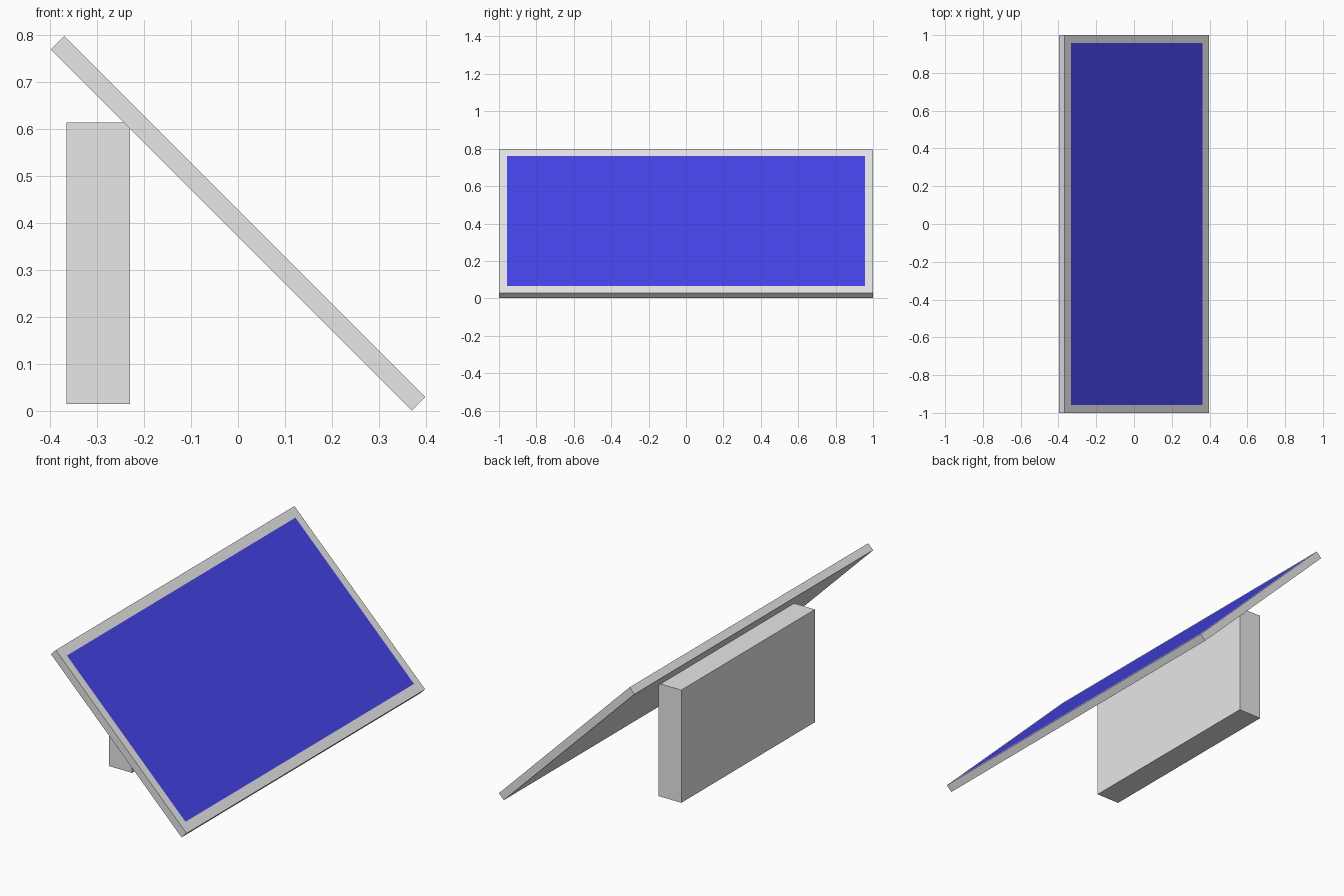
import bpy
import bmesh
from math import radians

cube = bpy.data.objects.get("Cube")
if cube:
    bpy.data.objects.remove(cube, do_unlink=True)


def material(name, colour):
    mat = bpy.data.materials.new(name)
    mat.use_nodes = True
    mat.diffuse_color = colour
    mat.node_tree.nodes["Principled BSDF"].inputs["Base Color"].default_value = colour
    return mat


def box(name, size, location, materials, edit=None):
    """Box of full size; edit(bm) may refine the mesh."""
    bm = bmesh.new()
    bmesh.ops.create_cube(bm, size=1)
    bmesh.ops.scale(bm, vec=size, verts=bm.verts)
    if edit:
        edit(bm)
    mesh = bpy.data.meshes.new(name)
    bm.to_mesh(mesh)
    bm.free()
    for mat in materials:
        mesh.materials.append(mat)
    obj = bpy.data.objects.new(name, mesh)
    obj.location = location
    bpy.context.collection.objects.link(obj)
    return obj


grey = material("light grey", (0.8, 0.8, 0.8, 1))
blue = material("cell blue", (0.06, 0.056, 0.8, 1))

LENGTH, WIDTH, THICKNESS = 1.085, 2.0, 0.041
CELL_LENGTH, CELL_WIDTH = 0.984, 1.915


def inset_cells(bm):
    # Blue collecting area set flush into the upper face
    top = max(bm.faces, key=lambda f: f.calc_center_median().z)
    bmesh.ops.inset_region(bm, faces=[top], thickness=0.04)
    for v in top.verts:
        v.co.x = CELL_LENGTH / 2 * (1 if v.co.x > 0 else -1)
        v.co.y = CELL_WIDTH / 2 * (1 if v.co.y > 0 else -1)
    top.material_index = 1


# Tilted panel
panel = box("panel", (LENGTH, WIDTH, THICKNESS), (0, 0, 0.399),
            [grey, blue], inset_cells)
panel.rotation_euler.y = radians(45)

# Upright block behind the panel
box("support_block", (0.135, 1.12, 0.598), (-0.297, 0, 0.314), [grey])
